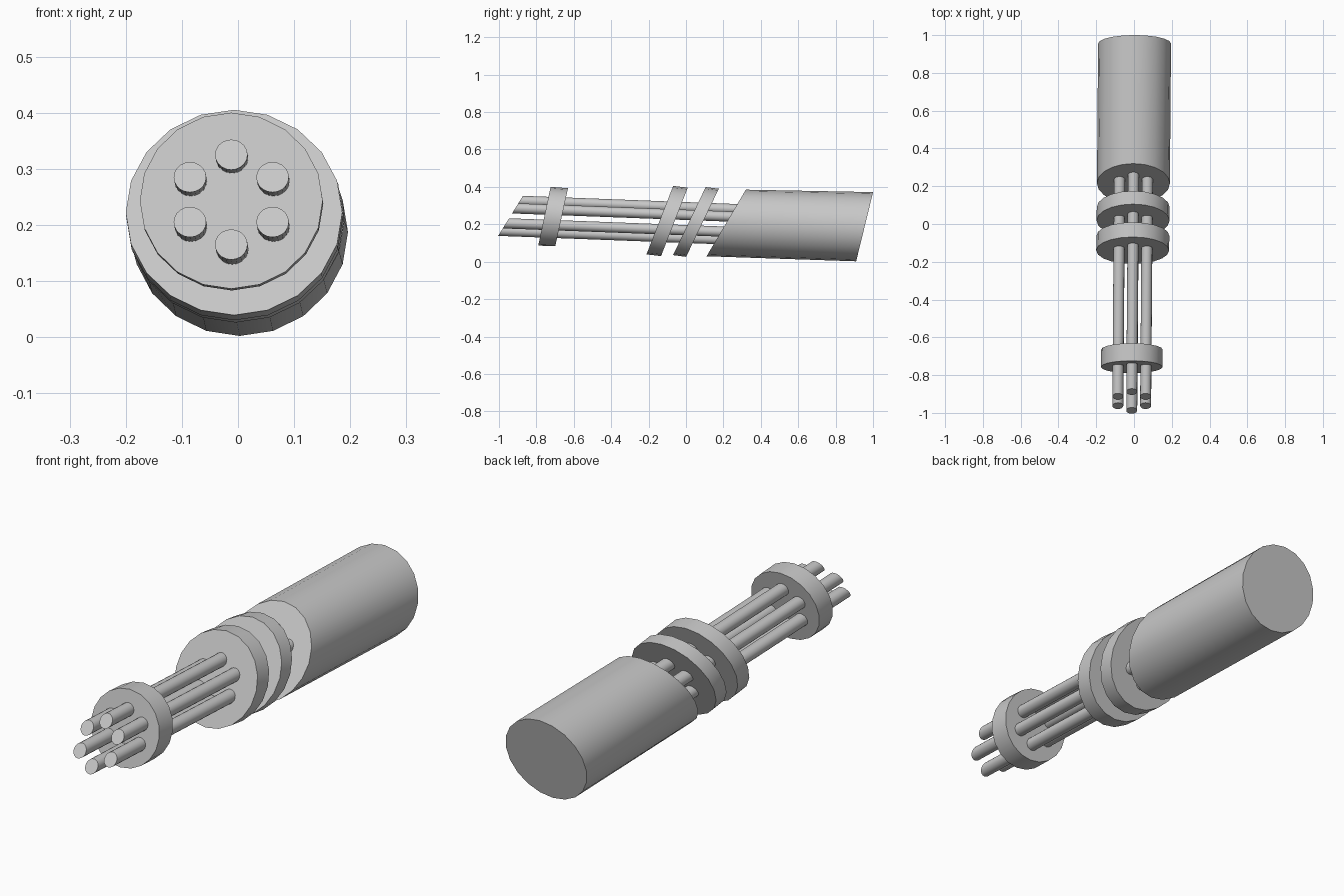
import bpy, bmesh, math

cube = bpy.data.objects.get("Cube")
if cube:
    bpy.data.objects.remove(cube, do_unlink=True)

grey = bpy.data.materials.new("plain grey")
grey.use_nodes = True
colour = (0.58, 0.58, 0.58, 1)
grey.diffuse_color = colour
grey.node_tree.nodes["Principled BSDF"].inputs["Base Color"].default_value = colour


def slanted_cylinder(name, front, back, sides=20):
    """Join two leaning end rings, each given as (centre, x radius, z radius, lean in y per z)."""
    bm = bmesh.new()
    rings = []
    for (cx, cy, cz), rx, rz, lean in (front, back):
        ring = []
        for i in range(sides):
            a = 2 * math.pi * i / sides
            dz = rz * math.sin(a)
            ring.append(bm.verts.new((cx + rx * math.cos(a), cy + lean * dz, cz + dz)))
        rings.append(ring)
        bm.faces.new(ring)
    for i in range(sides):
        j = (i + 1) % sides
        bm.faces.new((rings[0][i], rings[0][j], rings[1][j], rings[1][i]))
    bmesh.ops.recalc_face_normals(bm, faces=bm.faces)
    mesh = bpy.data.meshes.new(name)
    bm.to_mesh(mesh)
    bm.free()
    mesh.materials.append(grey)
    obj = bpy.data.objects.new(name, mesh)
    bpy.context.collection.objects.link(obj)
    bpy.ops.object.select_all(action="DESELECT")
    obj.select_set(True)
    bpy.context.view_layer.objects.active = obj
    bpy.ops.object.shade_smooth_by_angle(angle=math.radians(30))


# Main housing with slanted ends
slanted_cylinder("housing",
                 ((-0.003, 0.215, 0.207), 0.193, 0.178, 0.59),
                 ((0.003, 0.955, 0.187), 0.193, 0.185, 0.245))

# Discs that hold the barrels together
slanted_cylinder("rear_disc",
                 ((-0.005, 0.018, 0.217), 0.193, 0.182, 0.48),
                 ((-0.004, 0.088, 0.208), 0.193, 0.182, 0.48))
slanted_cylinder("middle_disc",
                 ((-0.007, -0.14, 0.222), 0.193, 0.183, 0.39),
                 ((-0.006, -0.062, 0.213), 0.193, 0.183, 0.39))
slanted_cylinder("front_disc",
                 ((-0.012, -0.757, 0.243), 0.163, 0.157, 0.21),
                 ((-0.011, -0.665, 0.238), 0.163, 0.155, 0.22))

# Six barrels in a ring, their tips cut by one leaning plane
tip_lean = 0.62
barrel_end = 0.42
for i in range(6):
    a = math.radians(90 + 60 * i)
    x = -0.012 + 0.085 * math.cos(a)
    dz = 0.08 * math.sin(a)
    z = 0.245 + dz
    y = -0.938 + tip_lean * dz
    run = barrel_end - y
    slanted_cylinder(f"barrel_{i + 1}",
                     ((x, y, z), 0.029, 0.027, tip_lean),
                     ((x + 0.008 * run, barrel_end, z - 0.038 * run), 0.029, 0.027, 0.3))
